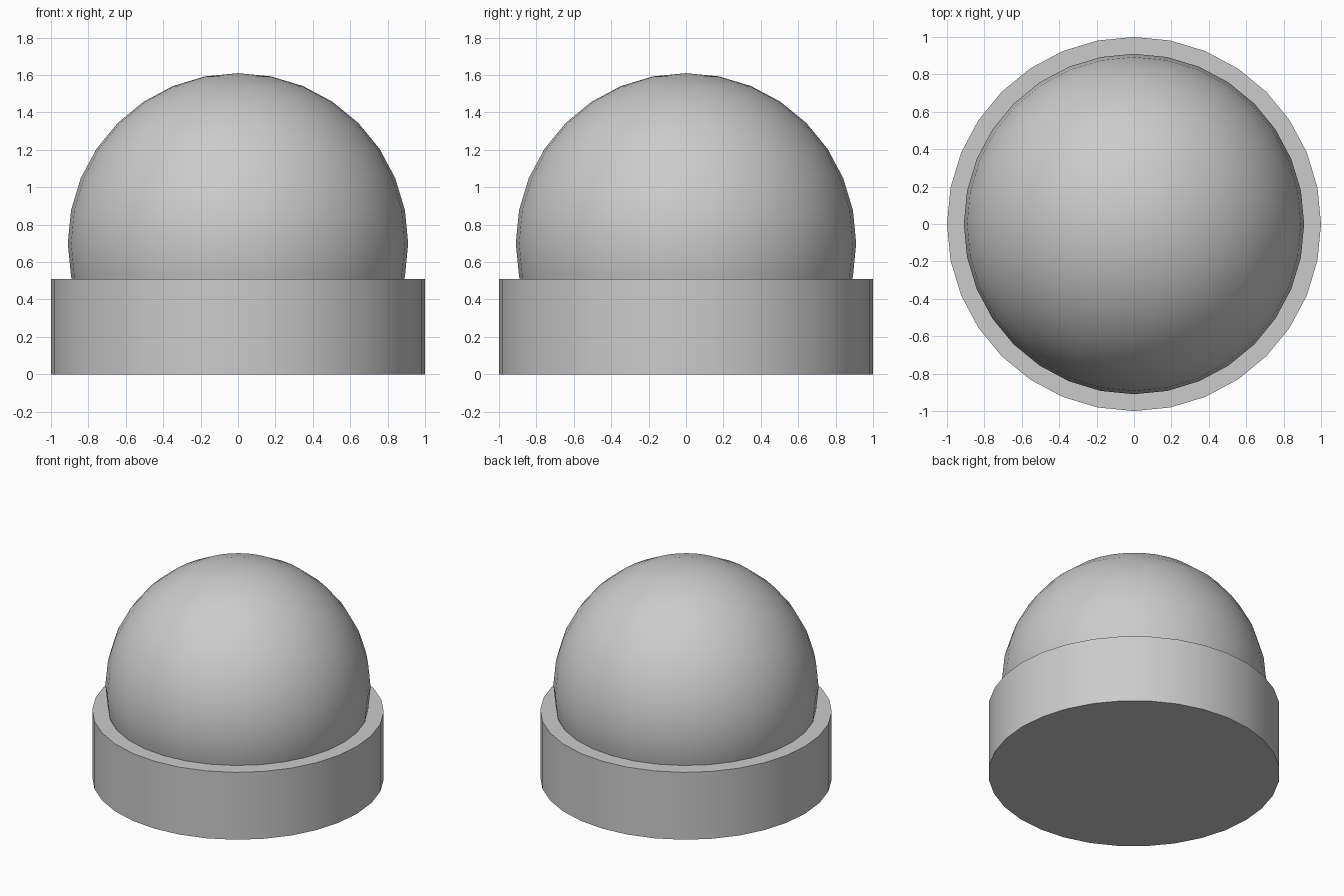
import bpy, bmesh, math

if "Cube" in bpy.data.objects:
    bpy.data.objects.remove(bpy.data.objects["Cube"])

BASE_R, BASE_H = 1.0, 0.51
DOME_R, DOME_Z = 0.91, 0.70


def smooth(obj):
    bpy.ops.object.select_all(action='DESELECT')
    obj.select_set(True)
    bpy.context.view_layer.objects.active = obj
    bpy.ops.object.shade_smooth_by_angle(angle=math.radians(40))


# Base: short round drum
bpy.ops.mesh.primitive_cylinder_add(vertices=32, radius=BASE_R, depth=BASE_H,
                                    location=(0, 0, BASE_H / 2))
base = bpy.context.object
base.name = "base"
smooth(base)

# Dome: sphere seated in the drum, trimmed where it is buried
bpy.ops.mesh.primitive_uv_sphere_add(segments=32, ring_count=16, radius=DOME_R,
                                     location=(0, 0, DOME_Z))
dome = bpy.context.object
dome.name = "dome"
bm = bmesh.new()
bm.from_mesh(dome.data)
buried = [v for v in bm.verts if v.co.z < -0.4 * DOME_R]
bmesh.ops.delete(bm, geom=buried, context='VERTS')
bm.to_mesh(dome.data)
bm.free()
smooth(dome)
